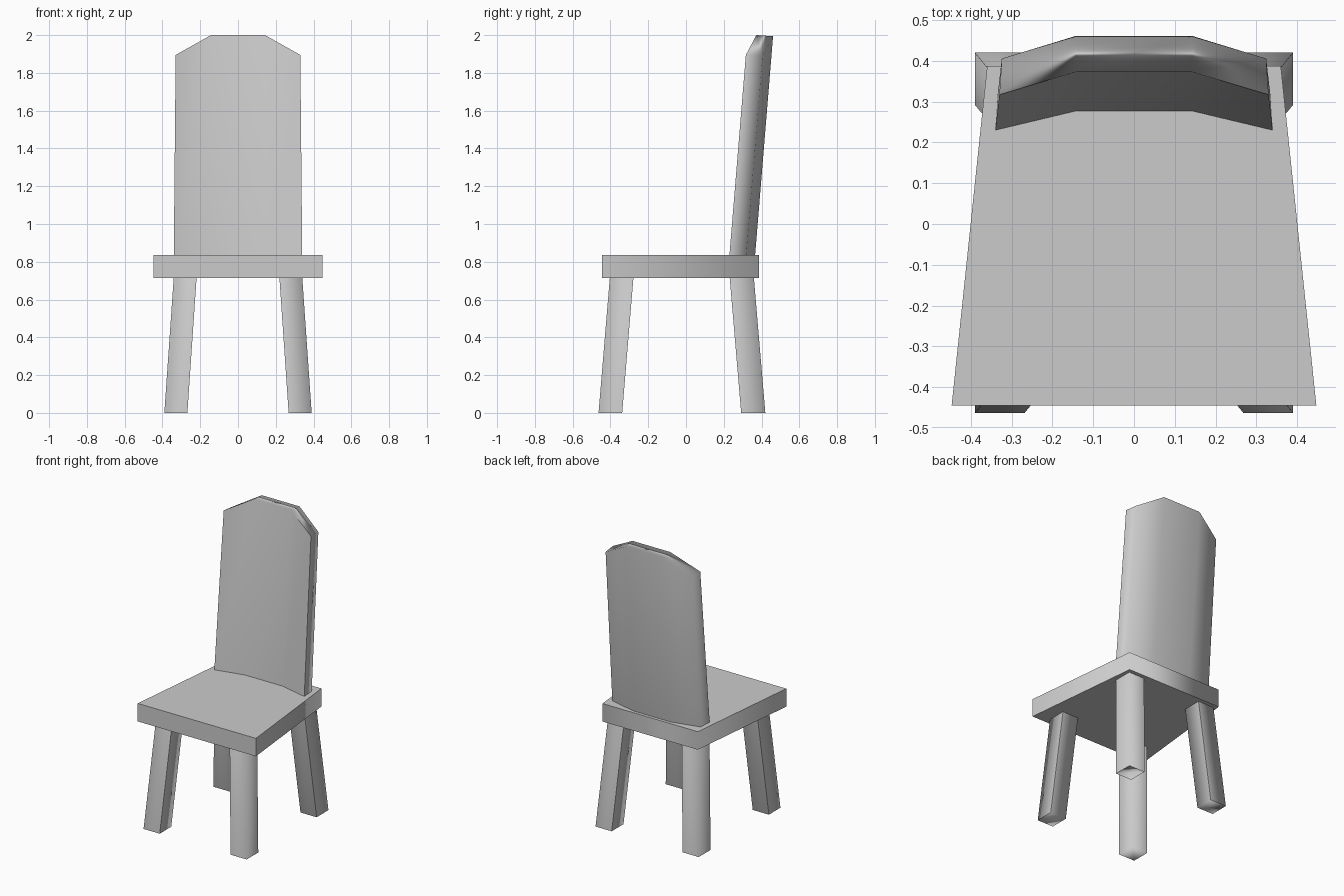
import bpy, bmesh
from math import radians

if "Cube" in bpy.data.objects:
    bpy.data.objects.remove(bpy.data.objects["Cube"])

# Plain mid grey for the whole chair
grey = bpy.data.materials.new("grey")
grey.diffuse_color = (0.57, 0.57, 0.57, 1)
grey.use_nodes = True
grey.node_tree.nodes["Principled BSDF"].inputs["Base Color"].default_value = grey.diffuse_color


def finish(bm, name, soft_edges=()):
    """Smooth shading below a right angle, led by the large faces."""
    bmesh.ops.recalc_face_normals(bm, faces=bm.faces[:])
    for f in bm.faces:
        f.smooth = True
    for e in bm.edges:
        e.smooth = e in soft_edges or e.calc_face_angle(0) < radians(89.85)
    mesh = bpy.data.meshes.new(name)
    bm.to_mesh(mesh)
    bm.free()
    mesh.materials.append(grey)
    obj = bpy.data.objects.new(name, mesh)
    bpy.context.collection.objects.link(obj)
    mod = obj.modifiers.new("normals", 'WEIGHTED_NORMAL')
    mod.mode = 'FACE_AREA'
    mod.keep_sharp = True
    return obj


def loft(name, bottom, top):
    """Closed solid between two matching loops of 3D points."""
    bm = bmesh.new()
    lo = [bm.verts.new(p) for p in bottom]
    hi = [bm.verts.new(p) for p in top]
    n = len(lo)
    bm.faces.new(lo[::-1])
    bm.faces.new(hi)
    for i in range(n):
        j = (i + 1) % n
        bm.faces.new((lo[i], lo[j], hi[j], hi[i]))
    return finish(bm, name)


def rect(x0, x1, y0, y1, z):
    return [(x0, y0, z), (x1, y0, z), (x1, y1, z), (x0, y1, z)]


# Seat: slab that narrows toward the back
plan = [(-0.447, -0.445), (0.447, -0.445), (0.36, 0.387), (-0.36, 0.387)]
loft("seat", [(x, y, 0.713) for x, y in plan], [(x, y, 0.836) for x, y in plan])

# Legs: square bars splayed outward toward the floor
for side, s in (("left", -1), ("right", 1)):
    for end, foot, head in (("front", (-0.463, -0.338), (-0.403, -0.278)),
                            ("back", (0.292, 0.42), (0.231, 0.359))):
        loft(f"{end}_{side}_leg",
             rect(s * 0.268, s * 0.39, *foot, 0),
             rect(s * 0.219, s * 0.34, *head, 0.72))

# Backrest: three curved-in panels, leaning back, with clipped top corners


def back_point(u, back, top):
    outer = abs(u) == 2
    z = (1.895 if outer else 2.0) if top else 0.83
    if back and top:
        z -= 0.006
    half = (0.33 if top else 0.34) - (0.006 if back else 0)
    x = u / 2 * half if outer else u * 0.143
    y = (0.23 if outer else 0.277) + 0.082 * (z - 0.836) + (0.089 if back else 0)
    return (x, y, z)


bm = bmesh.new()
rows = [[bm.verts.new(back_point(u, b, t)) for u in (-2, -1, 1, 2)]
        for b, t in ((0, 0), (0, 1), (1, 1), (1, 0))]
for r in range(4):
    a, b = rows[r], rows[(r + 1) % 4]
    for i in range(3):
        bm.faces.new((a[i], a[i + 1], b[i + 1], b[i]))
for i in (0, 3):
    bm.faces.new([row[i] for row in rows])
finish(bm, "backrest", [bm.edges.get(rows[r][1:3]) for r in (1, 2)])
